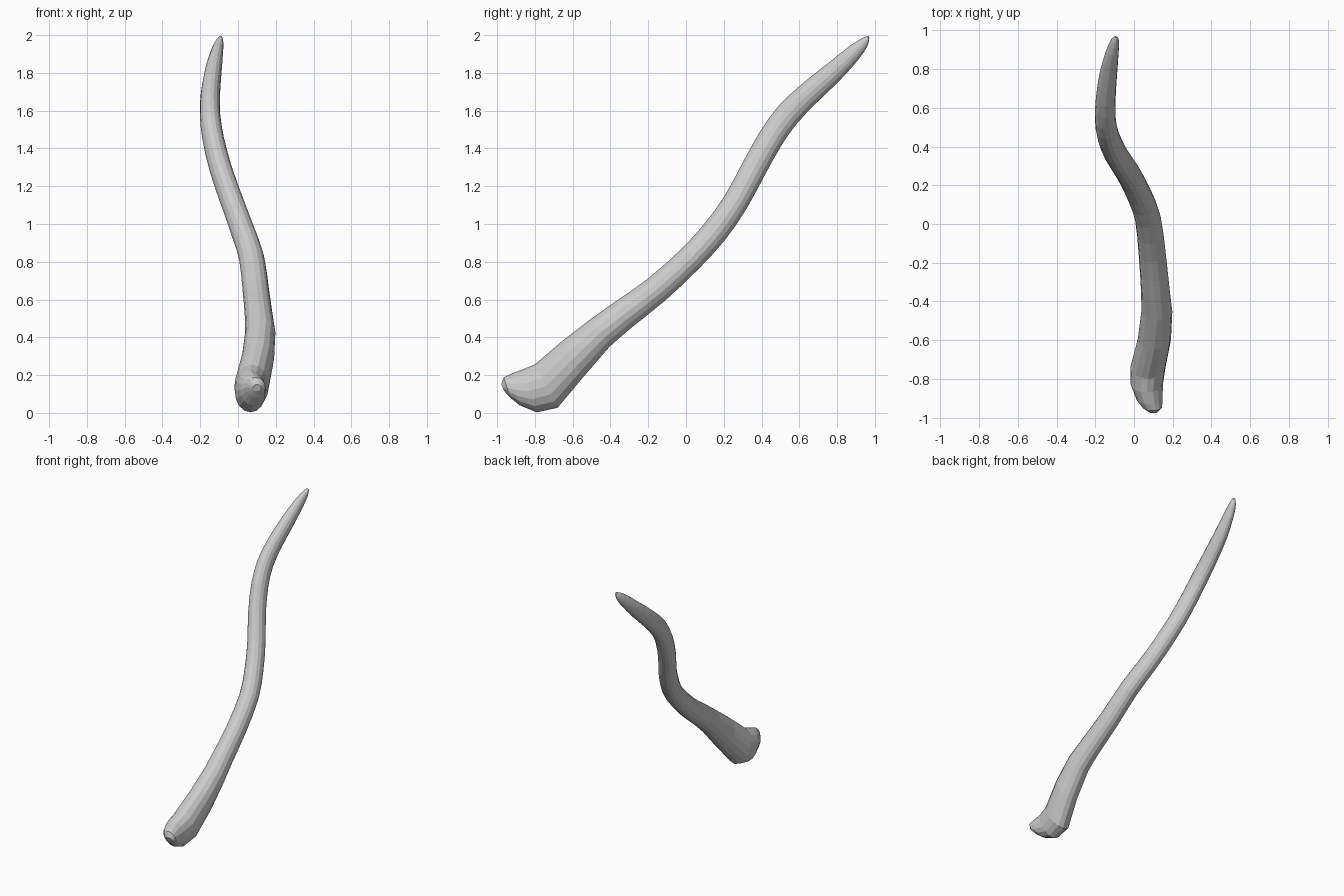
import bpy, bmesh, math
from mathutils import Vector

SIDES = 16
# Stations: centre x, half width, upper edge (y, z), lower edge (y, z)
BASE = [
    (0.100, 0.022, -0.978, 0.150, -0.962, 0.115),
    (0.095, 0.050, -0.965, 0.188, -0.930, 0.080),
    (0.080, 0.068, -0.930, 0.205, -0.880, 0.040),
    (0.066, 0.083, -0.870, 0.228, -0.790, 0.003),
    (0.072, 0.091, -0.800, 0.257, -0.680, 0.027),
    (0.105, 0.086, -0.650, 0.385, -0.545, 0.188),
    (0.118, 0.080, -0.500, 0.500, -0.405, 0.350),
]
STEM = [
    (0.110, 0.074, -0.390, 0.578, -0.290, 0.450),
    (0.094, 0.070, -0.200, 0.712, -0.110, 0.595),
    (0.072, 0.067, -0.020, 0.872, 0.075, 0.770),
    (0.025, 0.064, 0.100, 1.005, 0.210, 0.920),
    (-0.030, 0.062, 0.205, 1.150, 0.320, 1.080),
    (-0.092, 0.060, 0.300, 1.325, 0.418, 1.260),
    (-0.132, 0.057, 0.392, 1.490, 0.508, 1.420),
    (-0.148, 0.054, 0.490, 1.625, 0.590, 1.535),
    (-0.146, 0.051, 0.610, 1.738, 0.690, 1.640),
    (-0.132, 0.045, 0.750, 1.850, 0.810, 1.756),
    (-0.112, 0.033, 0.870, 1.945, 0.910, 1.867),
    (-0.098, 0.021, 0.935, 1.985, 0.960, 1.940),
    (-0.092, 0.008, 0.963, 1.996, 0.970, 1.980),
]


def blend(a, b, c, d, t):
    return tuple(0.5 * (2 * q + (r - p) * t + (2 * p - 5 * q + 4 * r - s) * t * t
                        + (3 * q - p - 3 * r + s) * t ** 3)
                 for p, q, r, s in zip(a, b, c, d))


# Coarse base rings, then a finely divided stem
rings = list(BASE)
pts = [BASE[-1]] + STEM + [STEM[-1]]
for i in range(len(STEM)):
    a, b, c, d = pts[max(i - 1, 0)], pts[i], pts[i + 1], pts[i + 2]
    rings += [blend(a, b, c, d, 0.5), c]


def centre(s):
    return Vector((s[0], (s[2] + s[4]) / 2, (s[3] + s[5]) / 2))


bm = bmesh.new()
loops = []
for i, s in enumerate(rings):
    up = Vector((0, s[2] - s[4], s[3] - s[5])) / 2
    along = centre(rings[min(i + 1, len(rings) - 1)]) - centre(rings[max(i - 1, 0)])
    side = along.cross(up).normalized() * s[1]
    if i < len(BASE):
        side = Vector((s[1], 0, 0))
    loops.append([bm.verts.new(centre(s) + side * math.cos(k * math.tau / SIDES)
                               + up * math.sin(k * math.tau / SIDES))
                  for k in range(SIDES)])
for r0, r1 in zip(loops, loops[1:]):
    for k in range(SIDES):
        n = (k + 1) % SIDES
        bm.faces.new((r0[k], r0[n], r1[n], r1[k]))
bm.faces.new(loops[0])
bm.faces.new(loops[-1])
bmesh.ops.recalc_face_normals(bm, faces=bm.faces)

# Curved tapering horn with a blunt root
mesh = bpy.data.meshes.new("curved_horn")
bm.to_mesh(mesh)
bm.free()
bpy.context.collection.objects.link(bpy.data.objects.new("curved_horn", mesh))
